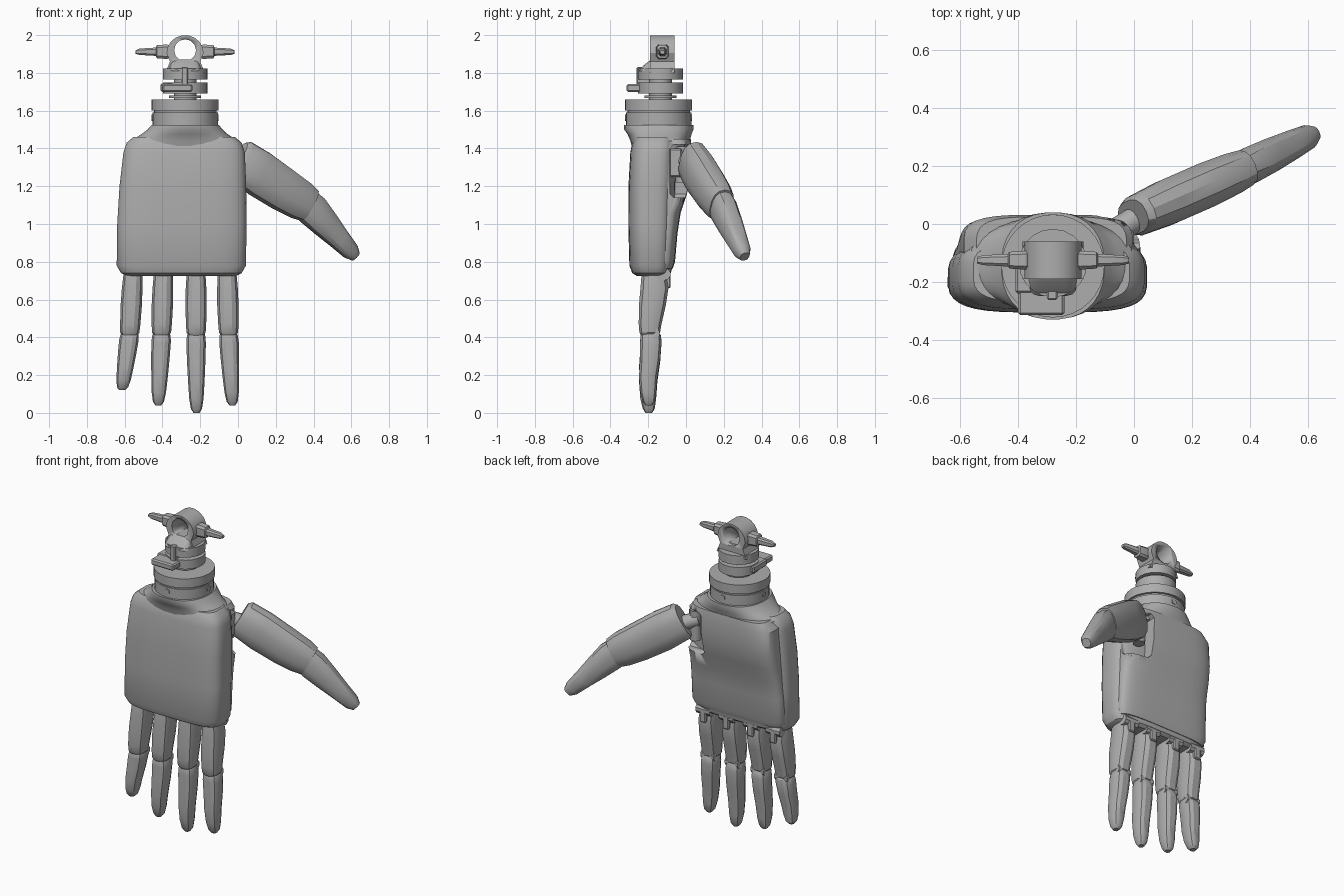
import bpy
import bmesh
from math import sin, cos, pi, radians
from mathutils import Vector, Matrix

cube = bpy.data.objects.get("Cube")
if cube:
    bpy.data.objects.remove(cube, do_unlink=True)

GREY = (0.42, 0.42, 0.42, 1)
mat = bpy.data.materials.new("matte grey")
mat.use_nodes = True
mat.diffuse_color = GREY
shader = mat.node_tree.nodes["Principled BSDF"]
shader.inputs["Base Color"].default_value = GREY
shader.inputs["Roughness"].default_value = 0.7
X, Y, Z = Vector((1, 0, 0)), Vector((0, 1, 0)), Vector((0, 0, 1))


def finish(name, bm, angle=32):
    bmesh.ops.recalc_face_normals(bm, faces=bm.faces)
    mesh = bpy.data.meshes.new(name)
    bm.to_mesh(mesh)
    bm.free()
    mesh.materials.append(mat)
    ob = bpy.data.objects.new(name, mesh)
    bpy.context.collection.objects.link(ob)
    bpy.ops.object.select_all(action="DESELECT")
    ob.select_set(True)
    bpy.context.view_layer.objects.active = ob
    bpy.ops.object.shade_smooth_by_angle(angle=radians(angle))
    return ob


def loft(name, sections, u=X, v=Y, power=2, n=12, angle=32):
    """Skin superellipse sections given as (centre, half u, half v)."""
    bm = bmesh.new()
    rings = []
    for c, a, b in sections:
        ring = []
        for i in range(n):
            t = 2 * pi * (i + 0.5) / n
            s, k = sin(t), cos(t)
            du = a * abs(k) ** (2 / power) * (1 if k > 0 else -1)
            dv = b * abs(s) ** (2 / power) * (1 if s > 0 else -1)
            ring.append(bm.verts.new(Vector(c) + u * du + v * dv))
        rings.append(ring)
    for lo, hi in zip(rings, rings[1:]):
        for i in range(n):
            j = (i + 1) % n
            bm.faces.new((lo[i], lo[j], hi[j], hi[i]))
    bm.faces.new(rings[0])
    bm.faces.new(rings[-1])
    return finish(name, bm, angle)


def box(name, lo, hi, bevel=0.008):
    bm = bmesh.new()
    bmesh.ops.create_cube(bm, size=1)
    for vert in bm.verts:
        vert.co = [l + (f + 0.5) * (h - l) for l, h, f in zip(lo, hi, vert.co)]
    if bevel:
        bmesh.ops.bevel(bm, geom=bm.edges[:], offset=bevel, segments=1, affect="EDGES")
    return finish(name, bm)


def rod(name, start, end, r1, r2=None, n=24):
    start, end = Vector(start), Vector(end)
    d = end - start
    bm = bmesh.new()
    place = Matrix.Translation((start + end) / 2) @ d.to_track_quat("Z", "Y").to_matrix().to_4x4()
    bmesh.ops.create_cone(bm, cap_ends=True, segments=n, radius1=r1,
                          radius2=r1 if r2 is None else r2, depth=d.length, matrix=place)
    return finish(name, bm)


def cut(target, cutter):
    mod = target.modifiers.new("cut", "BOOLEAN")
    mod.operation, mod.object, mod.solver = "DIFFERENCE", cutter, "EXACT"
    bpy.context.view_layer.objects.active = target
    bpy.ops.object.modifier_apply(modifier=mod.name)
    bpy.data.objects.remove(cutter, do_unlink=True)


# Back-of-hand shell, wide and rounded at the edges
def slab(rows):
    return [((cx, (f + b) / 2, z), hx, (b - f) / 2) for z, cx, hx, f, b in rows]


loft("hand_shell", slab([
    (0.725, -0.30, 0.29, -0.26, -0.10), (0.74, -0.30, 0.32, -0.285, -0.08),
    (0.78, -0.30, 0.343, -0.30, -0.07), (1.0, -0.297, 0.343, -0.306, -0.06),
    (1.2, -0.292, 0.336, -0.305, -0.055), (1.38, -0.285, 0.322, -0.295, -0.05),
    (1.43, -0.285, 0.305, -0.285, -0.05), (1.46, -0.285, 0.27, -0.27, -0.06)]),
    power=3.6, n=36)

# Palm plate with a hump toward the wrist and a notch for the thumb
palm = loft("palm_plate", slab([
    (0.765, -0.30, 0.31, -0.20, -0.07), (0.80, -0.30, 0.325, -0.20, -0.058),
    (0.95, -0.298, 0.322, -0.20, -0.045), (1.06, -0.295, 0.318, -0.20, -0.028),
    (1.16, -0.293, 0.314, -0.20, 0.005), (1.26, -0.29, 0.31, -0.20, 0.028),
    (1.40, -0.288, 0.30, -0.20, 0.032), (1.45, -0.285, 0.26, -0.20, 0.025)]),
    power=4, n=36)
cut(palm, box("thumb_notch", (-0.13, -0.085, 1.14), (0.2, 0.2, 1.42), 0.02))

# Shoulder flaring into the wrist
loft("wrist_shoulder", slab([
    (1.40, -0.285, 0.30, -0.285, 0.01), (1.44, -0.285, 0.285, -0.295, 0.02),
    (1.475, -0.283, 0.23, -0.31, 0.03), (1.50, -0.28, 0.20, -0.328, 0.04),
    (1.525, -0.28, 0.178, -0.33, 0.04)]), power=2.3, n=32)

# Wrist collar rings and screws
WX, WY = -0.28, -0.145


def disc(name, z0, z1, r, y=WY, n=32):
    return rod(name, (WX, y, z0), (WX, y, z1), r, n=n)


disc("wrist_core", 1.50, 1.645, 0.165)
disc("lower_collar", 1.515, 1.59, 0.173)
disc("upper_collar", 1.602, 1.66, 0.178)
for i in range(4):
    a = radians(-90 + 90 * i)
    d = Vector((cos(a), sin(a), 0))
    c = Vector((WX, WY, 1.563))
    rod("collar_screw", c + d * 0.16, c + d * 0.177, 0.018, n=6)

# Stacked coupling above the collar
CY = -0.135
disc("coupling_stem", 1.64, 1.78, 0.06, CY, 16)
disc("stem_washer", 1.668, 1.68, 0.085, CY, 16)
disc("lower_coupling", 1.69, 1.748, 0.118, CY, 20)
disc("upper_coupling", 1.765, 1.823, 0.118, CY, 20)
box("coupling_tab", (-0.40, -0.315, 1.70), (-0.24, -0.20, 1.74))
box("coupling_side_tab", (-0.41, -0.24, 1.70), (-0.34, -0.10, 1.745))
box("coupling_key", (-0.30, -0.262, 1.70), (-0.265, -0.18, 1.83), 0.005)

# Arched bracket with an eye through it
bm = bmesh.new()
outline = [(-0.105, 1.80), (0.105, 1.80), (0.08, 1.86)]
outline += [(0.098 * cos(radians(a)), 1.905 + 0.095 * sin(radians(a))) for a in range(0, 181, 20)]
outline += [(-0.08, 1.86)]
face = bm.faces.new([bm.verts.new((WX + x, -0.19, z)) for x, z in outline])
ext = bmesh.ops.extrude_face_region(bm, geom=[face])
bmesh.ops.translate(bm, vec=(0, 0.13, 0), verts=[g for g in ext["geom"] if isinstance(g, bmesh.types.BMVert)])
bracket = finish("top_bracket", bm)
cut(bracket, rod("bracket_eye", (WX, -0.4, 1.92), (WX, 0.2, 1.92), 0.058, n=12))
loft("bracket_foot", [((WX, -0.155, 1.81), 0.085, 0.095), ((WX, -0.145, 1.84), 0.08, 0.08),
                      ((WX, -0.13, 1.87), 0.07, 0.055)], power=5, n=16)

# Cross arms on both sides of the bracket
for s in (-1, 1):
    block = [((WX + s * x, -0.125, 1.912), h, w) for x, h, w in
             ((0.075, 0.028, 0.03), (0.095, 0.04, 0.034), (0.15, 0.036, 0.03), (0.155, 0.024, 0.024))]
    loft("arm_block", block, Z, Y, 4, 8)
    pin = [((WX + s * x, -0.125, z), h, w) for x, z, h, w in
           ((0.14, 1.912, 0.024, 0.024), (0.24, 1.912, 0.018, 0.018), (0.262, 1.91, 0.01, 0.012))]
    loft("arm_pin", pin, Z, Y, 3, 8)

# Fingers: base x, joint x, tip x, tip height
FINGERS = [(-0.555, -0.573, -0.613, 0.12), (-0.395, -0.405, -0.422, 0.04),
           (-0.222, -0.222, -0.22, 0.0), (-0.058, -0.05, -0.03, 0.04)]
JOINT, ROOT = 0.42, 0.76
for bx, jx, tx, tip in FINGERS:
    def upper(z, y, a, b):
        return ((jx + (bx - jx) * (z - JOINT) / (ROOT - JOINT), y, z), a, b)

    def lower(f, y, a, b):
        return ((jx + (tx - jx) * f, y, JOINT + (tip - JOINT) * f), a, b)

    loft("finger_base", [upper(0.80, -0.17, 0.045, 0.05), upper(0.72, -0.17, 0.052, 0.068),
                         upper(0.66, -0.167, 0.056, 0.076), upper(0.57, -0.178, 0.058, 0.073),
                         upper(0.47, -0.19, 0.055, 0.062), upper(0.425, -0.192, 0.052, 0.056),
                         upper(0.41, -0.195, 0.04, 0.045)], power=2.7, n=12, angle=28)
    loft("finger_end", [lower(-0.04, -0.19, 0.038, 0.04), lower(0.03, -0.187, 0.05, 0.055),
                        lower(0.12, -0.186, 0.053, 0.058), lower(0.35, -0.19, 0.05, 0.055),
                        lower(0.6, -0.2, 0.045, 0.05), lower(0.82, -0.2, 0.039, 0.043),
                        lower(0.95, -0.197, 0.03, 0.032), lower(1, -0.197, 0.016, 0.018)],
         power=2.7, n=12, angle=28)
    # Hinge parts at the root and the middle joint
    rod("knuckle_pin", (bx - 0.05, -0.115, 0.735), (bx + 0.05, -0.115, 0.735), 0.034, n=10)
    box("knuckle_link", (bx - 0.022, -0.12, 0.66), (bx + 0.022, -0.082, 0.75), 0.006)
    rod("joint_pin", (jx - 0.046, -0.175, JOINT), (jx + 0.046, -0.175, JOINT), 0.036, n=10)

# Thumb, running out and down from the notch
base, joint, tip = Vector((0.0, 0.025, 1.33)), Vector((0.365, 0.185, 1.105)), Vector((0.61, 0.305, 0.84))


def thumb(name, a, b, rows, power):
    axis = (b - a).normalized()
    side = axis.cross(Z).normalized()
    up = side.cross(axis)
    loft(name, [(a.lerp(b, t) + up * o, w, h) for t, w, h, o in rows], side, up, power, 14, 28)


thumb("thumb_base", base, joint,
      [(-0.02, 0.06, 0.10, 0.01), (0.03, 0.072, 0.118, 0.01), (0.3, 0.08, 0.125, 0.005),
       (0.65, 0.08, 0.118, 0), (0.9, 0.074, 0.108, 0), (1.03, 0.066, 0.094, 0)], 2.4)
thumb("thumb_end", joint, tip,
      [(-0.1, 0.056, 0.08, 0), (0.12, 0.064, 0.09, 0), (0.4, 0.06, 0.076, 0),
       (0.7, 0.052, 0.058, 0), (0.95, 0.043, 0.046, 0), (1.05, 0.026, 0.028, 0)], 2.5)

# Thumb mount inside the notch
box("thumb_mount", (-0.11, -0.10, 1.25), (0.0, -0.02, 1.40))
rod("thumb_hinge", (-0.055, -0.02, 1.22), (-0.055, -0.02, 1.41), 0.035, n=12)
rod("thumb_axle", (-0.07, -0.03, 1.35), (0.06, 0.05, 1.30), 0.045, n=12)
